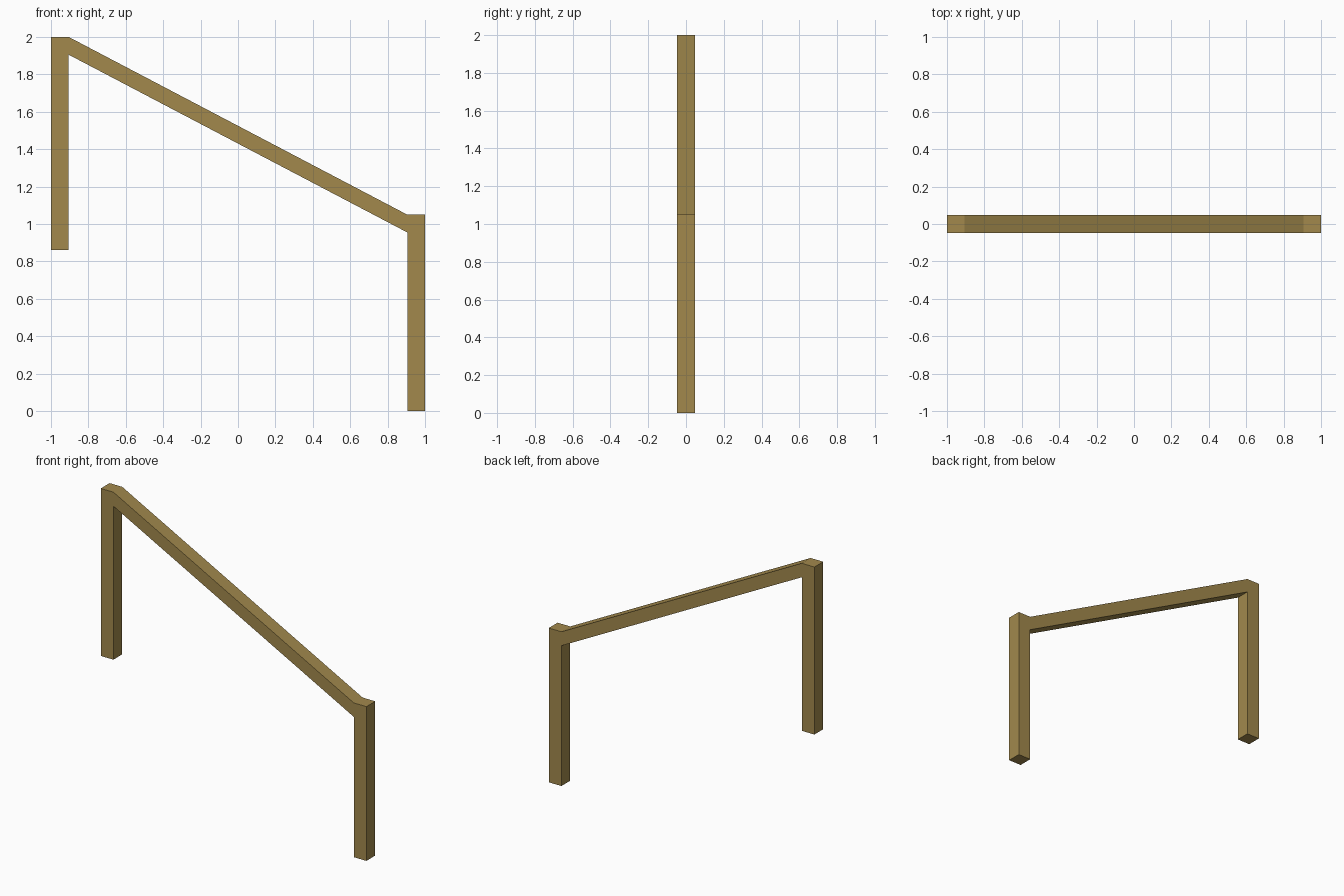
import bpy, bmesh

if "Cube" in bpy.data.objects:
    bpy.data.objects.remove(bpy.data.objects["Cube"])

W = 0.095            # square bar width
HIGH, LOW = 2.0, 1.05  # top of the high and low posts
INNER = 1.0 - W

mat = bpy.data.materials.new("brass brown")
mat.diffuse_color = (0.36, 0.25, 0.073, 1.0)
mat.use_nodes = True
mat.node_tree.nodes["Principled BSDF"].inputs["Base Color"].default_value = mat.diffuse_color

# Side outline: high post, sloping rail, low post
outline = [
    (-1, 0.86), (-INNER, 0.86), (-INNER, HIGH - W),   # high post, inner side
    (INNER, LOW - W), (INNER, 0), (1, 0),             # rail underside, low post
    (1, LOW), (INNER, LOW), (-INNER, HIGH), (-1, HIGH),  # top side
]

# Extrude the outline across y into one continuous bar
bm = bmesh.new()
front = bm.faces.new([bm.verts.new((x, -W / 2, z)) for x, z in outline])
ext = bmesh.ops.extrude_face_region(bm, geom=[front], use_keep_orig=True)
moved = [g for g in ext["geom"] if isinstance(g, bmesh.types.BMVert)]
bmesh.ops.translate(bm, vec=(0, W, 0), verts=moved)
bmesh.ops.recalc_face_normals(bm, faces=bm.faces)

mesh = bpy.data.meshes.new("stair_handrail")
bm.to_mesh(mesh)
bm.free()
mesh.materials.append(mat)
bpy.context.collection.objects.link(bpy.data.objects.new("stair_handrail", mesh))
